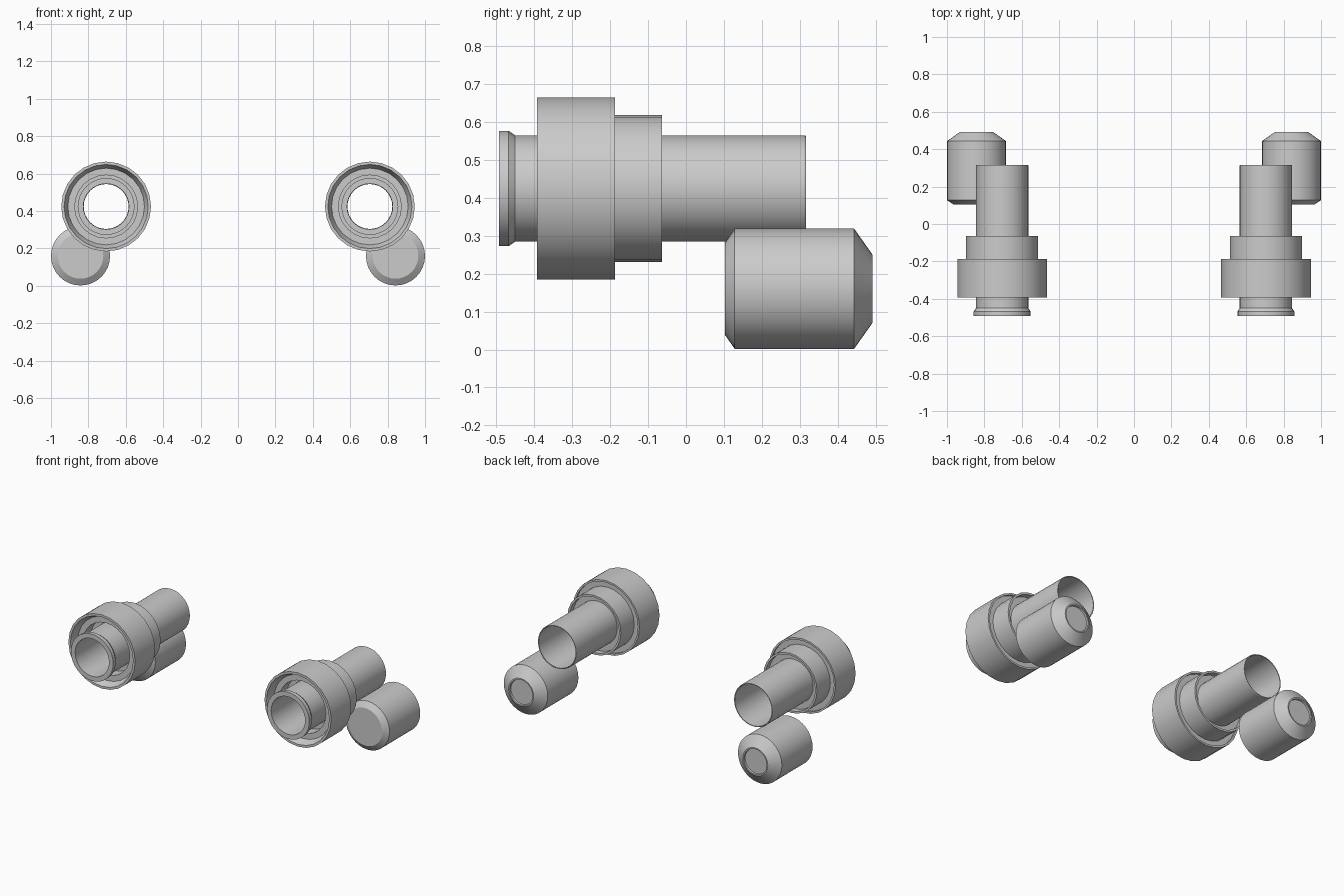
import bpy, bmesh, math

if "Cube" in bpy.data.objects:
    bpy.data.objects.remove(bpy.data.objects["Cube"])


def lathe(name, profile, x, z, sides, closed):
    """Spin (radius, y) points about a y-axis line through (x, z)."""
    bm = bmesh.new()
    rings = []
    for r, y in profile:
        rings.append([bm.verts.new((x + r * math.cos(2 * math.pi * i / sides), y,
                                    z + r * math.sin(2 * math.pi * i / sides)))
                      for i in range(sides)])
    pairs = list(zip(rings, rings[1:]))
    if closed:
        pairs.append((rings[-1], rings[0]))
    else:
        bm.faces.new(rings[0])
        bm.faces.new(rings[-1])
    for a, b in pairs:
        for i in range(sides):
            j = (i + 1) % sides
            bm.faces.new((a[i], a[j], b[j], b[i]))
    bmesh.ops.recalc_face_normals(bm, faces=bm.faces)
    me = bpy.data.meshes.new(name)
    bm.to_mesh(me)
    bm.free()
    ob = bpy.data.objects.new(name, me)
    bpy.context.collection.objects.link(ob)
    bpy.ops.object.select_all(action='DESELECT')
    ob.select_set(True)
    bpy.context.view_layer.objects.active = ob
    bpy.ops.object.shade_smooth_by_angle(angle=math.radians(25))
    return ob


# hollow pipe with a flared front lip
PIPE = [(0.152, -0.492), (0.152, -0.467), (0.14, -0.45), (0.14, 0.312),
        (0.138, 0.316), (0.133, 0.316), (0.13, 0.0), (0.12, -0.40), (0.122, -0.492)]

# stepped collar: recessed front, wide ring, narrower rear ring with recess
COLLAR = [(0.24, -0.392), (0.24, -0.187), (0.228, -0.187), (0.228, -0.20),
          (0.193, -0.20), (0.193, -0.063), (0.18, -0.063), (0.18, -0.10),
          (0.139, -0.10), (0.139, -0.27), (0.168, -0.27), (0.168, -0.345),
          (0.205, -0.345), (0.225, -0.392)]

# capsule-like canister with chamfered ends and a shallow rear dimple
CANISTER = [(0.122, -0.387 + 0.49), (0.158, 0.128), (0.158, 0.443),
            (0.09, 0.491), (0.082, 0.491), (0.08, 0.481)]

for side, s in (("left", -1), ("right", 1)):
    lathe(side + "_pipe", PIPE, s * 0.705, 0.424, 32, True)
    lathe(side + "_collar", COLLAR, s * 0.705, 0.424, 24, True)
    lathe(side + "_canister", CANISTER, s * 0.842, 0.16, 32, False)
